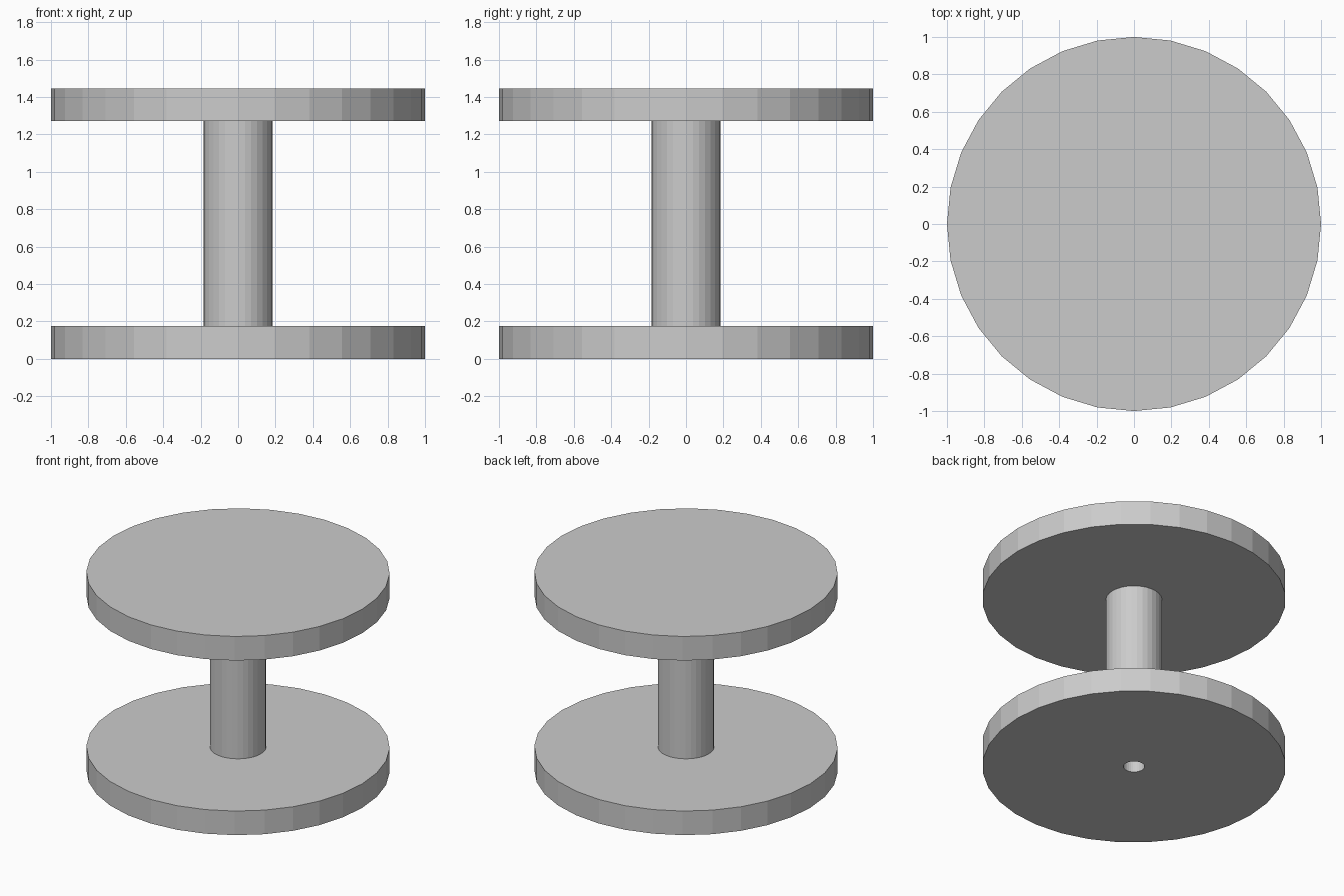
import bpy
import bmesh
from math import cos, sin, tau

SIDES = 32
PLATE_R, POST_R, HOLE_R = 1.0, 0.185, 0.07
LOW_TOP, HIGH_BOTTOM, HEIGHT = 0.175, 1.27, 1.445

cube = bpy.data.objects.get("Cube")
if cube:
    bpy.data.objects.remove(cube, do_unlink=True)

# Single plain grey material
grey = bpy.data.materials.new("light_grey")
grey.use_nodes = True
colour = (0.6, 0.6, 0.6, 1.0)
grey.diffuse_color = colour
grey.node_tree.nodes["Principled BSDF"].inputs["Base Color"].default_value = colour


def disc(name, radius, bottom, top, bore=0.0):
    """Flat-sided cylinder, with a round hole through it if bore is set."""
    bm = bmesh.new()

    def ring(r, z):
        return [bm.verts.new((r * cos(tau * i / SIDES), r * sin(tau * i / SIDES), z))
                for i in range(SIDES)]

    rings = [ring(radius, bottom), ring(radius, top)]
    if bore:
        rings += [ring(bore, top), ring(bore, bottom)]
        pairs = list(zip(rings, rings[1:] + rings[:1]))
    else:
        pairs = [(rings[0], rings[1])]
        bm.faces.new(rings[0][::-1])
        bm.faces.new(rings[1])
    for a, b in pairs:
        for i in range(SIDES):
            j = (i + 1) % SIDES
            bm.faces.new((a[i], a[j], b[j], b[i]))
    bmesh.ops.recalc_face_normals(bm, faces=bm.faces)

    mesh = bpy.data.meshes.new(name)
    bm.to_mesh(mesh)
    bm.free()
    mesh.materials.append(grey)
    obj = bpy.data.objects.new(name, mesh)
    bpy.context.collection.objects.link(obj)
    return obj


# Bored lower plate and post, closed off by the solid upper plate
disc("lower_plate", PLATE_R, 0.0, LOW_TOP, HOLE_R)
disc("centre_post", POST_R, LOW_TOP, HIGH_BOTTOM, HOLE_R)
disc("upper_plate", PLATE_R, HIGH_BOTTOM, HEIGHT)
